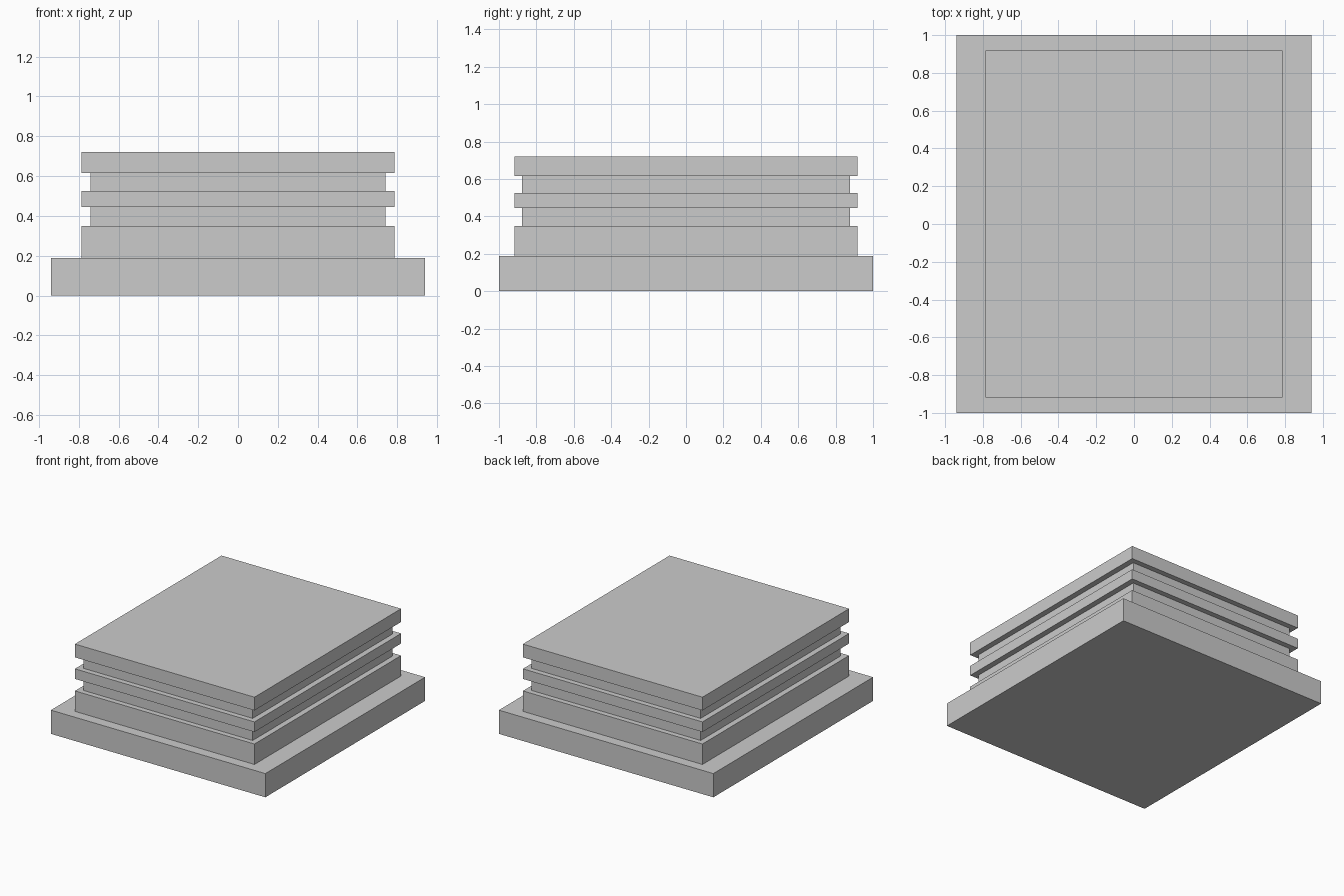
import bpy
import bmesh
from mathutils import Vector

if "Cube" in bpy.data.objects:
    bpy.data.objects.remove(bpy.data.objects["Cube"])

# Stepped rectangular pedestal: each layer is (name, half width, half depth, top height)
LAYERS = [
    ("base_slab", 0.94, 1.0, 0.188),
    ("lower_block", 0.787, 0.918, 0.35),
    ("lower_groove", 0.742, 0.876, 0.445),
    ("middle_band", 0.787, 0.918, 0.525),
    ("upper_groove", 0.742, 0.876, 0.616),
    ("top_slab", 0.787, 0.918, 0.721),
]


def add_layer(name, half_x, half_y, bottom, top):
    bm = bmesh.new()
    bmesh.ops.create_cube(bm, size=2)
    bmesh.ops.scale(bm, vec=Vector((half_x, half_y, (top - bottom) / 2)), verts=bm.verts)
    bmesh.ops.translate(bm, vec=Vector((0, 0, (top + bottom) / 2)), verts=bm.verts)
    mesh = bpy.data.meshes.new(name)
    bm.to_mesh(mesh)
    bm.free()
    bpy.context.collection.objects.link(bpy.data.objects.new(name, mesh))


# Stack the layers from the ground up
bottom = 0.0
for name, half_x, half_y, top in LAYERS:
    add_layer(name, half_x, half_y, bottom, top)
    bottom = top
